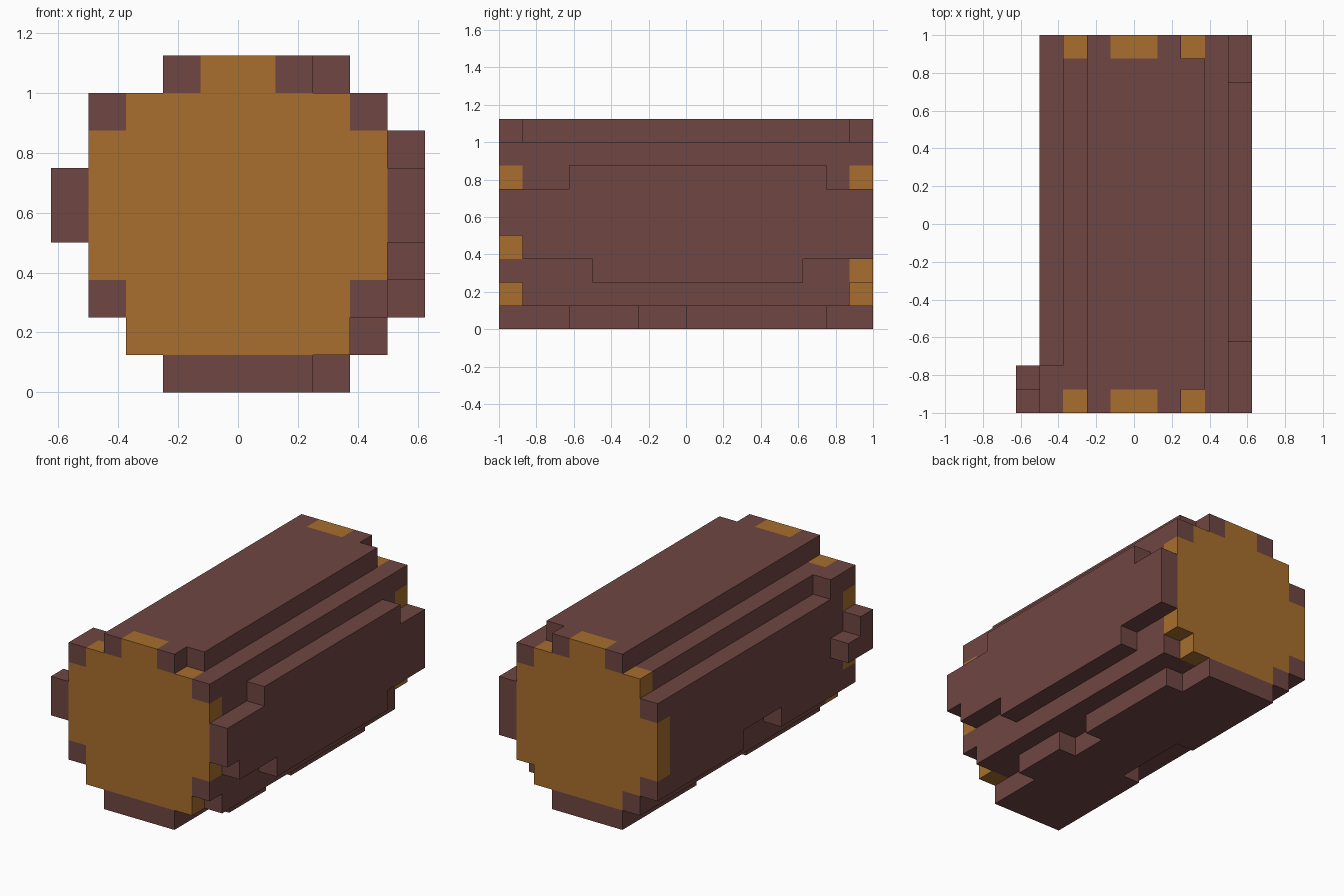
import bpy, bmesh
from mathutils import Matrix, Vector

old = bpy.data.objects.get("Cube")
if old:
    bpy.data.objects.remove(old, do_unlink=True)

UNIT = 0.125   # edge of one block
LENGTH = 16    # blocks along the log


def material(name, rgb):
    mat = bpy.data.materials.new(name)
    mat.use_nodes = True
    mat.diffuse_color = (*rgb, 1)
    mat.node_tree.nodes["Principled BSDF"].inputs["Base Color"].default_value = (*rgb, 1)
    return mat


bark = material("bark_brown", (0.162, 0.061, 0.054))
wood = material("cut_wood", (0.392, 0.156, 0.026))


def blocks(name, mat, boxes):
    """One object made of boxes given as x, y and z ranges in block units."""
    bm = bmesh.new()
    for xs, ys, zs in boxes:
        low, high = Vector((xs[0], ys[0], zs[0])), Vector((xs[1], ys[1], zs[1]))
        place = Matrix.Translation((low + high) / 2) @ Matrix.Diagonal((*(high - low), 1))
        bmesh.ops.create_cube(bm, size=1, matrix=place)
    bmesh.ops.translate(bm, verts=bm.verts, vec=(0, -LENGTH / 2, 0))
    bmesh.ops.scale(bm, verts=bm.verts, vec=(UNIT,) * 3)
    mesh = bpy.data.meshes.new(name)
    bm.to_mesh(mesh)
    bm.free()
    mesh.materials.append(mat)
    obj = bpy.data.objects.new(name, mesh)
    bpy.context.collection.objects.link(obj)
    return obj


full = (0, LENGTH)
inner = (1, LENGTH - 1)
front = (0, 1)
back = (LENGTH - 1, LENGTH)

# Log body between the cut ends
blocks("log_body", bark, [
    ((-4, 4), inner, (3, 7)),
    ((-3, 4), inner, (1, 3)),
    ((-3, 4), inner, (7, 8)),
])

# Lower right edge, broken by a notch
blocks("lower_right_edge", bark, [((-4, -3), ys, (2, 3)) for ys in ((1, 6), (9, 15))])

# Short raised corner at the upper right front
blocks("upper_right_corner", bark, [((-4, -3), (0, 2), (7, 8))])

# Top ridge
blocks("top_ridge", bark, [((-2, 3), inner, (8, 9))])

# Bottom bark with ragged sides
blocks("bottom_bark", bark,
       [((-1, 2), full, (0, 1))]
       + [((-2, -1), ys, (0, 1)) for ys in ((0, 6), (10, 16))]
       + [((2, 3), ys, (0, 1)) for ys in ((3, 6), (8, 14))])

# Long bark slab on the left side
blocks("left_bark_slab", bark, [
    ((4, 5), full, (4, 6)),
    ((4, 5), (1, 16), (3, 4)),
    ((4, 5), (3, 14), (6, 7)),
    ((4, 5), (4, 13), (2, 3)),
])

# Branch stub on the right side
blocks("right_stub", bark, [
    ((-5, -4), front, (4, 6)),
    ((-5, -4), (1, 2), (4, 5)),
])

# Cut ends: pale wood with bark corners
for name, ys in (("front", front), ("back", back)):
    is_back = name == "back"
    blocks(name + "_cut_wood", wood, [
        ((-4, 4), ys, (3, 6)),
        ((-3 if is_back else -4, 4), ys, (6, 7)),
        ((-3, 3), ys, (7, 8)),
        ((-1, 1), ys, (8, 9)),
        ((-3, 4 if is_back else 3), ys, (2, 3)),
        ((-2 if is_back else -3, 3), ys, (1, 2)),
    ])
    corners = [(-4, 2), (3, 7), (-2, 8), (1, 8)]
    corners += [(-4, 6), (-3, 1)] if is_back else [(3, 2)]
    blocks(name + "_bark_corners", bark,
           [((x, x + 1), ys, (z, z + 1)) for x, z in corners])
